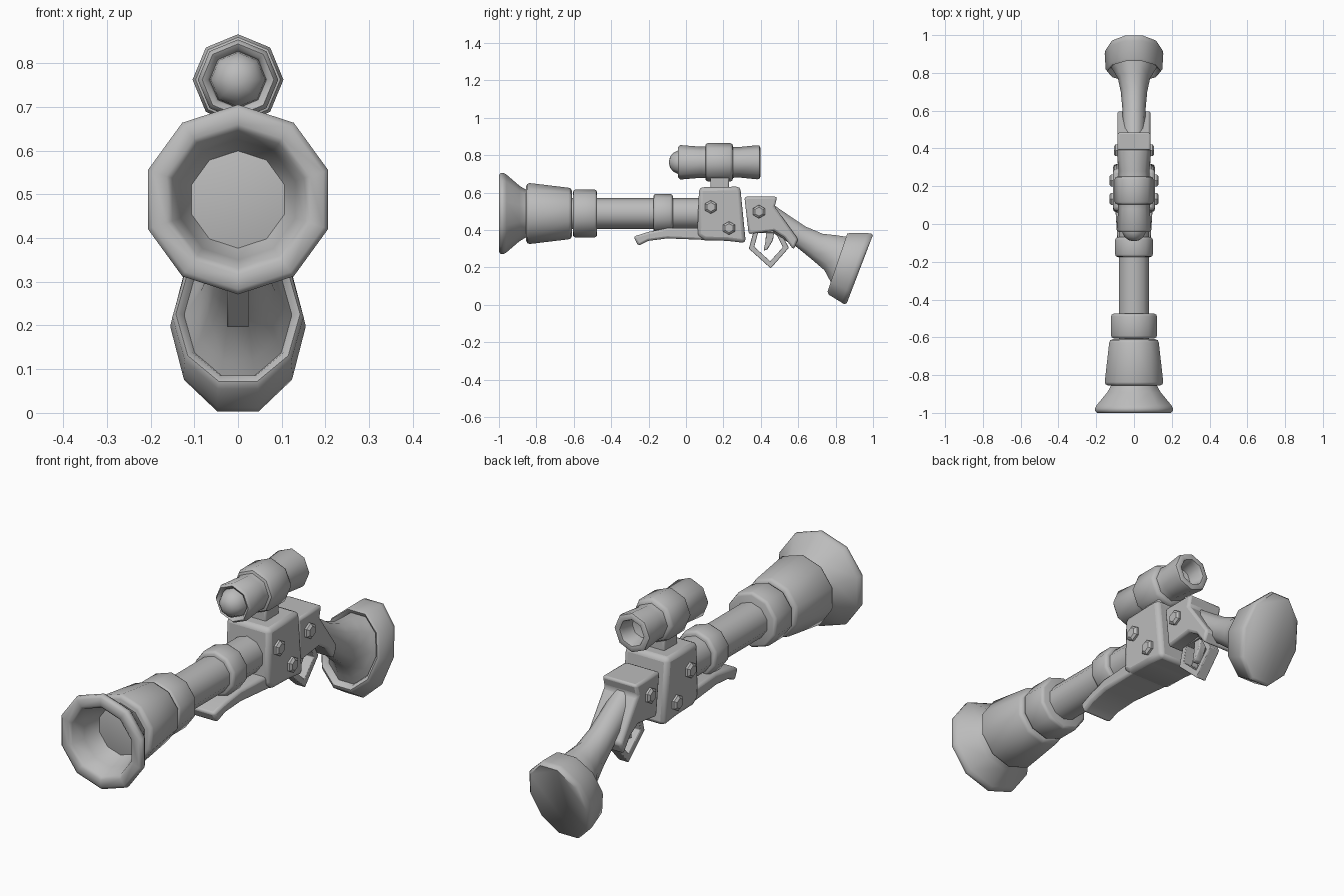
import bpy, bmesh, math
from mathutils import Vector

cube = bpy.data.objects.get("Cube")
if cube:
    bpy.data.objects.remove(cube, do_unlink=True)

grey = bpy.data.materials.new("plain grey")
grey.use_nodes = True
grey.diffuse_color = (0.5, 0.5, 0.5, 1)
grey.node_tree.nodes["Principled BSDF"].inputs["Base Color"].default_value = (0.5, 0.5, 0.5, 1)


def finish(name, bm, bevel=0, segments=2, angle=50):
    """Turn a bmesh into a shaded object with optional rounded edges."""
    bmesh.ops.recalc_face_normals(bm, faces=bm.faces)
    mesh = bpy.data.meshes.new(name)
    bm.to_mesh(mesh)
    bm.free()
    mesh.materials.append(grey)
    obj = bpy.data.objects.new(name, mesh)
    bpy.context.collection.objects.link(obj)
    if bevel:
        mod = obj.modifiers.new("Rounded edges", "BEVEL")
        mod.width = bevel
        mod.segments = segments
        mod.limit_method = "ANGLE"
        mod.angle_limit = math.radians(40)
    bpy.ops.object.select_all(action="DESELECT")
    obj.select_set(True)
    bpy.context.view_layer.objects.active = obj
    bpy.ops.object.shade_smooth_by_angle(angle=math.radians(angle))
    return obj


def skin(bm, rings):
    """Join rings of points into a capped tube."""
    loops = [[bm.verts.new(p) for p in ring] for ring in rings]
    for a, b in zip(loops, loops[1:]):
        n = len(a)
        for i in range(n):
            bm.faces.new((a[i], a[(i + 1) % n], b[(i + 1) % n], b[i]))
    bm.faces.new(loops[0])
    bm.faces.new(loops[-1])


def turned(name, profile, z, sides):
    """Revolve (y, radius) pairs around a lengthwise axis, a corner at the top."""
    bm = bmesh.new()
    turns = [math.pi / 2 + math.tau * i / sides for i in range(sides)]
    skin(bm, [[(r * math.cos(t), y, z + r * math.sin(t)) for t in turns]
              for y, r in profile])
    return finish(name, bm)


def band(y0, y1, r0, r1, edge=0.014):
    """Profile of a solid band with softened rims."""
    return [(y0, r0 - edge), (y0 + edge * 0.3, r0 - edge * 0.3), (y0 + edge, r0),
            (y1 - edge, r1), (y1 - edge * 0.3, r1 - edge * 0.3), (y1, r1 - edge)]


def plate(name, outline, half_width, bevel):
    """Extrude a (y, z) side outline across x; half_width is a function of y."""
    bm = bmesh.new()
    skin(bm, [[(s * half_width(y), y, z) for y, z in outline] for s in (-1, 1)])
    return finish(name, bm, bevel)


def oval_loft(name, sections, sides=10):
    """Loft ovals, each given by top (y, z), bottom (y, z) and half width."""
    bm = bmesh.new()
    rings = []
    for top, bottom, width in sections:
        top, bottom = Vector((0, *top)), Vector((0, *bottom))
        mid, up = (top + bottom) / 2, (top - bottom) / 2
        up /= math.sin(math.radians(72))
        rings.append([mid + up * math.sin(math.tau * i / sides)
                      + Vector((width * math.cos(math.tau * i / sides), 0, 0))
                      for i in range(sides)])
    skin(bm, rings)
    return finish(name, bm)


# Barrel and its bands
AXIS = 0.488
turned("muzzle_flare", [(-0.83, 0.12), (-0.86, 0.13), (-0.89, 0.148), (-0.96, 0.208),
                        (-0.975, 0.217), (-0.99, 0.217), (-1.0, 0.205), (-1.0, 0.172),
                        (-0.99, 0.158), (-0.93, 0.138), (-0.86, 0.115), (-0.82, 0.085),
                        (-0.80, 0.045), (-0.795, 0.01)], AXIS, 10)
turned("front_sleeve", band(-0.855, -0.61, 0.163, 0.138, 0.018), AXIS, 10)
turned("sleeve_collar", band(-0.605, -0.475, 0.128, 0.128), AXIS, 10)
turned("barrel", [(-0.62, 0.083), (0.10, 0.083)], AXIS, 10)
turned("barrel_ring", band(-0.175, -0.07, 0.105, 0.105), AXIS, 10)

# Receiver with the long curved fore grip
plate("receiver", [(0.06, 0.37), (0.07, 0.628), (0.29, 0.632), (0.32, 0.33), (0.22, 0.342),
                   (0.10, 0.345)], lambda y: 0.112, 0.02)
plate("fore_grip", [(-0.28, 0.365), (-0.255, 0.315), (-0.20, 0.342), (-0.10, 0.355),
                    (0.15, 0.345), (0.15, 0.41), (-0.10, 0.41), (-0.20, 0.39)],
      lambda y: 0.095 + 0.08 * min(y, 0.1), 0.012)

# Rear bracket that holds the stock
plate("rear_bracket", [(0.335, 0.378), (0.312, 0.578), (0.488, 0.578), (0.474, 0.525),
                       (0.60, 0.35), (0.575, 0.295), (0.525, 0.36), (0.47, 0.395)],
      lambda y: 0.088, 0.012)

# Hexagonal bolts on both sides
for label, y, z, x in (("upper", 0.133, 0.523, 0.112), ("lower", 0.23, 0.41, 0.112),
                       ("rear", 0.39, 0.498, 0.088)):
    for side, s in (("left", 1), ("right", -1)):
        bm = bmesh.new()
        rings = []
        for depth, r in ((-0.01, 0.036), (0.01, 0.036), (0.019, 0.024)):
            rings.append([(s * (x + depth), y + r * math.sin(math.tau * i / 6),
                           z + r * math.cos(math.tau * i / 6)) for i in range(6)])
        skin(bm, rings)
        finish(f"{label}_bolt_{side}", bm, angle=30)

# Trigger guard: a closed frame with an open middle
outer = [(0.36, 0.39), (0.336, 0.30), (0.453, 0.195), (0.55, 0.305), (0.50, 0.40)]
inner = [(0.385, 0.385), (0.365, 0.31), (0.45, 0.233), (0.518, 0.308), (0.48, 0.385)]
bm = bmesh.new()
loops = [[bm.verts.new((x, y, z)) for y, z in path]
         for path, x in ((outer, -0.025), (outer, 0.025), (inner, 0.025), (inner, -0.025))]
for a, b in zip(loops, loops[1:] + loops[:1]):
    for i in range(5):
        j = (i + 1) % 5
        bm.faces.new((a[i], a[j], b[j], b[i]))
finish("trigger_guard", bm, 0.007)
plate("trigger", [(0.43, 0.41), (0.425, 0.34), (0.415, 0.29), (0.435, 0.295), (0.465, 0.345),
                  (0.475, 0.41)], lambda y: 0.018, 0.005)

# Stock flaring into the tilted butt pad
oval_loft("stock", [((0.46, 0.54), (0.42, 0.42), 0.055), ((0.55, 0.478), (0.50, 0.36), 0.06),
                    ((0.64, 0.418), (0.59, 0.31), 0.062), ((0.73, 0.38), (0.67, 0.245), 0.07),
                    ((0.80, 0.372), (0.74, 0.185), 0.085),
                    ((0.85, 0.365), (0.775, 0.12), 0.11),
                    ((0.89, 0.36), (0.79, 0.08), 0.128)])
oval_loft("butt_pad", [((0.89, 0.345), (0.80, 0.085), 0.115),
                       ((0.868, 0.368), (0.77, 0.085), 0.13),
                       ((0.862, 0.38), (0.757, 0.072), 0.142),
                       ((0.875, 0.384), (0.762, 0.055), 0.15),
                       ((0.97, 0.383), (0.832, 0.012), 0.155),
                       ((0.99, 0.381), (0.845, 0.003), 0.152),
                       ((0.999, 0.372), (0.86, 0.009), 0.14)])

# Scope on its mount
SCOPE = 0.762
plate("scope_mount", [(0.13, 0.60), (0.13, 0.70), (0.23, 0.70), (0.23, 0.60)],
      lambda y: 0.05, 0.008)
turned("scope_body", [(-0.02, 0.065), (-0.035, 0.07), (-0.042, 0.082), (-0.03, 0.092),
                      (0.08, 0.083), (0.103, 0.085), (0.106, 0.097), (0.12, 0.104),
                      (0.235, 0.104), (0.248, 0.097), (0.252, 0.083), (0.28, 0.081),
                      (0.38, 0.091), (0.392, 0.089), (0.397, 0.08), (0.395, 0.062),
                      (0.38, 0.056), (0.32, 0.05), (0.31, 0.02)], SCOPE, 8)
turned("scope_lens", [(-0.01, 0.066), (-0.045, 0.062), (-0.068, 0.05), (-0.085, 0.03),
                      (-0.09, 0.01)], SCOPE, 8)
